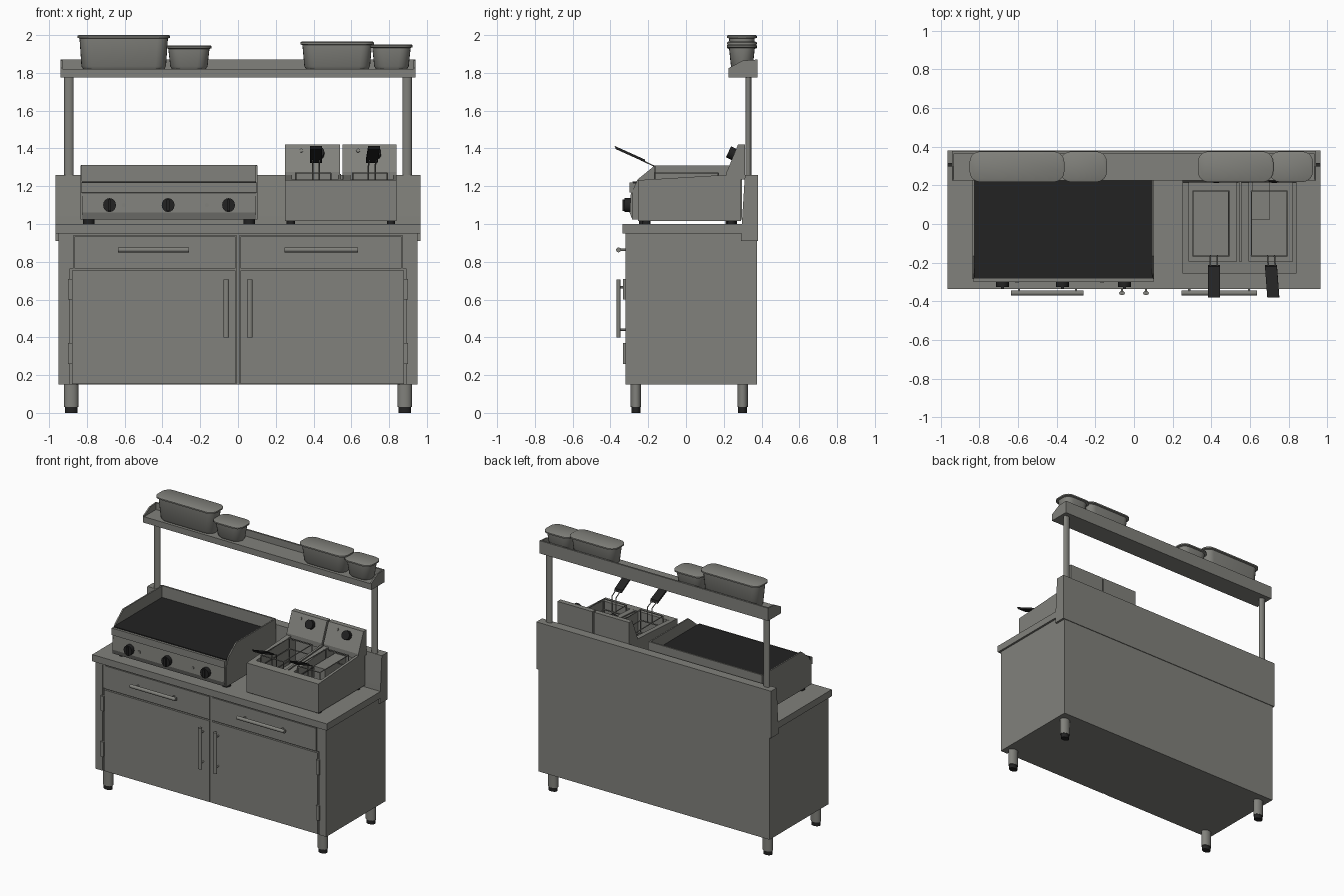
import bpy, bmesh, math
from mathutils import Vector

if "Cube" in bpy.data.objects:
    bpy.data.objects.remove(bpy.data.objects["Cube"])


def material(name, rgb):
    m = bpy.data.materials.new(name)
    m.diffuse_color = (*rgb, 1)
    m.use_nodes = True
    m.node_tree.nodes["Principled BSDF"].inputs["Base Color"].default_value = m.diffuse_color
    return m


STEEL = material("brushed steel", (0.22, 0.22, 0.20))
BLACK = material("black", (0.016, 0.016, 0.016))


def finish(name, bm, mat, smooth=False):
    bmesh.ops.recalc_face_normals(bm, faces=bm.faces[:])
    me = bpy.data.meshes.new(name)
    bm.to_mesh(me)
    bm.free()
    me.materials.append(mat)
    ob = bpy.data.objects.new(name, me)
    bpy.context.collection.objects.link(ob)
    if smooth:
        bpy.context.view_layer.objects.active = ob
        ob.select_set(True)
        bpy.ops.object.shade_smooth_by_angle(angle=math.radians(40))
        ob.select_set(False)
    return ob


def loft(name, rings, mat, smooth=False):
    """Closed skin through equal-length rings of points."""
    bm = bmesh.new()
    vs = [[bm.verts.new(p) for p in r] for r in rings]
    n = len(vs[0])
    for a, b in zip(vs, vs[1:]):
        for i in range(n):
            j = (i + 1) % n
            bm.faces.new((a[i], a[j], b[j], b[i]))
    bm.faces.new(vs[0])
    bm.faces.new(vs[-1])
    return finish(name, bm, mat, smooth)


def prism(name, profile, x0, x1, mat=STEEL):
    """Side profile of (y, z) points extruded along x."""
    return loft(name, [[(x, y, z) for y, z in profile] for x in (x0, x1)], mat)


def box(name, x0, x1, y0, y1, z0, z1, mat=STEEL):
    return prism(name, [(y0, z0), (y1, z0), (y1, z1), (y0, z1)], x0, x1, mat)


def rod(name, p, q, ru, rv=None, mat=STEEL, n=16):
    """Elliptical rod between two points."""
    p, q = Vector(p), Vector(q)
    d = (q - p).normalized()
    v = d.cross(Vector((1, 0, 0)))
    v = v.normalized() if v.length > 0.1 else Vector((0, 1, 0))
    u = v.cross(d)
    rv = rv or ru
    off = [u * ru * math.cos(2 * math.pi * i / n) + v * rv * math.sin(2 * math.pi * i / n) for i in range(n)]
    return loft(name, [[c + o for o in off] for c in (p, q)], mat, True)


def wire(name, pts, r, cyclic=False, mat=STEEL):
    cu = bpy.data.curves.new(name, 'CURVE')
    cu.dimensions = '3D'
    cu.bevel_depth = r
    cu.bevel_resolution = 1
    cu.use_fill_caps = True
    s = cu.splines.new('POLY')
    s.points.add(len(pts) - 1)
    for sp, p in zip(s.points, pts):
        sp.co = (*p, 1)
    s.use_cyclic_u = cyclic
    cu.materials.append(mat)
    ob = bpy.data.objects.new(name, cu)
    bpy.context.collection.objects.link(ob)


def pan(name, x0, x1, top):
    """Tapered pan with rounded corners, flared rim and flat cover."""
    cx, cy, hx, hy = (x0 + x1) / 2, 0.296, (x1 - x0) / 2, 0.079

    def ring(inset, z):
        pts, r = [], 0.055
        for k, (sx, sy) in enumerate([(1, 1), (-1, 1), (-1, -1), (1, -1)]):
            for i in range(6):
                a = math.pi / 2 * (k + i / 5)
                pts.append((cx + sx * (hx - inset - r) + r * math.cos(a),
                            cy + sy * (hy - inset - r) + r * math.sin(a), z))
        return pts
    loft(name, [ring(0.03, 1.82), ring(0.021, 1.835), ring(0.011, top - 0.018),
                ring(0, top - 0.014), ring(0, top - 0.004), ring(0.006, top)], STEEL, True)


# Cabinet carcass and worktop
box("cabinet", -0.95, 0.95, -0.305, 0.375, 0.15, 0.95)
box("worktop", -0.965, 0.965, -0.335, 0.31, 0.95, 1.0)
prism("backsplash", [(0.292, 0.91), (0.38, 0.91), (0.38, 1.26), (0.312, 1.26), (0.298, 1.04)], -0.965, 0.965)
box("top_rail", -0.95, 0.95, -0.32, -0.3, 0.938, 0.95)
box("centre_stile", -0.009, 0.009, -0.314, -0.3, 0.15, 0.94)

# Mirrored parts: frame, drawers, doors, handles, hinges, legs, posts
for s, side in ((-1, "left"), (1, "right")):
    def sbox(name, a, b, *rest):
        box(f"{side}_{name}", *sorted((s * a, s * b)), *rest)
    sbox("stile", 0.89, 0.95, -0.32, -0.3, 0.15, 0.95)
    sbox("drawer_front", 0.012, 0.865, -0.32, -0.3, 0.765, 0.935)
    sbox("drawer_trim", 0.87, 0.89, -0.315, -0.3, 0.765, 0.938)
    sbox("door", 0.012, 0.88, -0.32, -0.3, 0.152, 0.755)
    xa, xb = (-0.635, -0.26) if s < 0 else (0.245, 0.635)
    rod(f"{side}_drawer_handle", (xa, -0.357, 0.863), (xb, -0.357, 0.863), 0.013)
    for x in (xa + 0.04, xb - 0.04):
        rod(f"{side}_drawer_handle_stud", (x, -0.357, 0.863), (x, -0.31, 0.863), 0.006)
    hx = s * 0.062
    rod(f"{side}_door_handle", (hx, -0.357, 0.40), (hx, -0.357, 0.705), 0.015, 0.011)
    for z in (0.44, 0.665):
        rod(f"{side}_door_handle_stud", (hx, -0.357, z), (hx, -0.31, z), 0.006)
    for z in (0.26, 0.60):
        sbox("hinge", 0.875, 0.9, -0.333, -0.31, z, z + 0.11)
    for y in (-0.265, 0.30):
        x = s * 0.883
        rod(f"{side}_leg", (x, y, 0.03), (x, y, 0.155), 0.038, 0.028)
        rod(f"{side}_foot", (x, y, 0), (x, y, 0.03), 0.033, 0.024, BLACK)
    rod(f"{side}_shelf_post", (s * 0.895, 0.33, 1.2), (s * 0.895, 0.33, 1.78), 0.025, 0.016)
    # Sloped end flange of the shelf
    prism(f"{side}_shelf_end", [(0.225, 1.775), (0.375, 1.775), (0.375, 1.87), (0.30, 1.865), (0.225, 1.825)],
          s * 0.93, s * 0.94)

# Overhead shelf with raised back, and pans
box("shelf", -0.935, 0.935, 0.225, 0.375, 1.775, 1.82)
box("shelf_back", -0.94, 0.94, 0.365, 0.378, 1.775, 1.87)
for i, (a, b, t) in enumerate([(-0.85, -0.36, 2.0), (-0.38, -0.14, 1.945), (0.33, 0.72, 1.965), (0.70, 0.925, 1.95)]):
    pan(f"pan_{i + 1}", a, b, t)

# Griddle
prism("griddle_body", [(-0.285, 1.025), (-0.298, 1.06), (-0.292, 1.165), (-0.28, 1.172), (-0.28, 1.215),
                       (0.295, 1.215), (0.295, 1.025)], -0.825, 0.095)
box("griddle_front_lip", -0.83, 0.10, -0.30, -0.28, 1.168, 1.22)
box("griddle_plate", -0.825, 0.095, -0.282, 0.285, 1.212, 1.226, BLACK)
guard = [(-0.285, 1.025), (-0.285, 1.172), (-0.257, 1.235), (-0.165, 1.31), (0.297, 1.31), (0.297, 1.025)]
prism("griddle_left_guard", guard, -0.835, -0.825)
prism("griddle_right_guard", guard, 0.093, 0.103)
box("griddle_back_guard", -0.83, 0.10, 0.285, 0.297, 1.03, 1.313)
for x in (-0.68, -0.37, -0.05):
    rod("griddle_knob", (x, -0.325, 1.10), (x, -0.293, 1.10), 0.034, 0.037, BLACK)
    box("griddle_knob_grip", x - 0.008, x + 0.008, -0.335, -0.32, 1.07, 1.13, BLACK)
for x in (-0.605, -0.165):
    rod("griddle_lamp", (x, -0.302, 1.10), (x, -0.29, 1.10), 0.011)
for x in (-0.79, 0.06):
    for y in (-0.22, 0.24):
        rod("griddle_foot", (x, y, 0.998), (x, y, 1.03), 0.03, 0.03, BLACK)

# Fryer: two open wells
wall = [(-0.255, 1.015), (-0.255, 1.232), (0.29, 1.265), (0.29, 1.015)]
for name, a, b in (("left_wall", 0.25, 0.285), ("divider_a", 0.53, 0.545),
                   ("divider_b", 0.555, 0.595), ("right_wall", 0.82, 0.84)):
    prism("fryer_" + name, wall, a, b)
box("fryer_floor", 0.26, 0.83, -0.25, 0.29, 1.015, 1.06)
prism("fryer_front", [(-0.255, 1.015), (-0.255, 1.232), (-0.195, 1.236), (-0.195, 1.015)], 0.25, 0.84)
box("fryer_back", 0.25, 0.84, 0.27, 0.29, 1.015, 1.26)
box("heater_cover", 0.61, 0.70, 0.02, 0.27, 1.06, 1.20)
for x in (0.28, 0.81):
    for y in (-0.21, 0.24):
        rod("fryer_foot", (x, y, 0.998), (x, y, 1.02), 0.022, 0.022, BLACK)

# Fryer control heads, baskets and basket handles
for a, b, hx, lean in ((0.25, 0.54, 0.413, 0.0), (0.552, 0.84, 0.708, 0.012)):
    prism("fryer_head", [(0.215, 1.235), (0.215, 1.275), (0.275, 1.42), (0.312, 1.42), (0.312, 1.235)], a, b)
    kx = (a + b) / 2 + 0.03
    rod("fryer_knob", (kx, 0.262, 1.365), (kx, 0.225, 1.382), 0.032, 0.032, BLACK)
    rod("fryer_lamp", (kx - 0.09, 0.27, 1.385), (kx - 0.09, 0.255, 1.39), 0.01)
    # Wire basket
    c, d = a + 0.055, b - 0.05
    for z in (1.10, 1.19, 1.27):
        wire("basket_ring", [(c, -0.165, z), (d, -0.165, z), (d, 0.17, z), (c, 0.17, z)], 0.004, True)
    for x in (c, d):
        for y in (-0.165, 0.17):
            wire("basket_upright", [(x, y, 1.08), (x, y, 1.27)], 0.004)
    for k in (-1, 1):
        x = hx + k * 0.018
        wire("handle_wire", [(x, -0.165, 1.19), (x, -0.165, 1.305), (x + lean / 2, -0.24, 1.34)], 0.004)
    # Flat sloping grip
    loft("basket_grip", [[(hx + o + w * 0.031, y - t * 0.004, z + t * 0.009)
                          for w, t in ((-1, -1), (1, -1), (1, 1), (-1, 1))]
                         for o, y, z in ((0, -0.215, 1.333), (lean, -0.375, 1.405))], BLACK)
